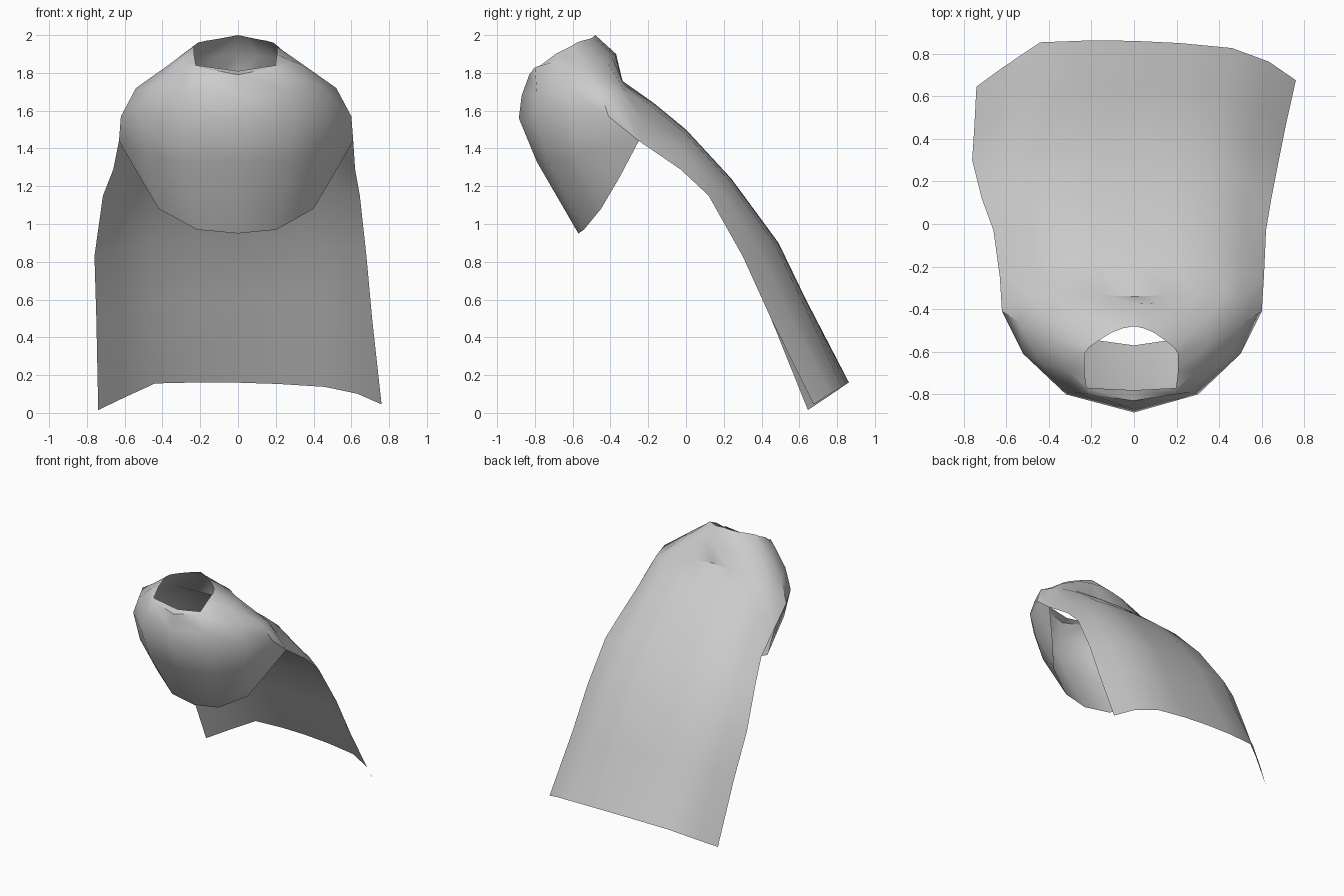
import bpy, bmesh

if "Cube" in bpy.data.objects:
    bpy.data.objects.remove(bpy.data.objects["Cube"])

bm = bmesh.new()


def loft(rows, skews):
    """Mirror half-rows across x (with a small sideways skew) and skin them."""
    for side in (1, -1):
        prev = None
        for row, skew in zip(rows, skews):
            half = row[-1][0] if row[-1][0] > 0.01 else 1
            cur = [bm.verts.new((side * x + skew * min(1, x * 3), y, z))
                   for x, y, z in row]
            if prev:
                for i in range(len(cur) - 1):
                    quad = [prev[i], cur[i], cur[i + 1], prev[i + 1]]
                    bm.faces.new(quad if side == 1 else quad[::-1])
            prev = cur


def cape_row(centre, edge, width):
    """Half row of the back panel, bending forward near the side edge."""
    us = (1, .83, .6, .28, 0)
    ws = (1, .55, .1, .02, 0)
    return [(width * u, centre[0] + (edge[0] - centre[0]) * w,
             centre[1] + (edge[1] - centre[1]) * w) for u, w in zip(us, ws)]


# Collar and shoulders: half rings running from front centre to back centre
neck = [(0, -.78, 1.81), (.21, -.77, 1.84), (.22, -.69, 1.90), (.22, -.61, 1.94),
        (.20, -.58, 1.96), (.16, -.55, 1.97), (.10, -.51, 1.98), (.05, -.49, 1.99), (0, -.48, 2.0)]
collar = [(0, -.83, 1.79), (.20, -.80, 1.83), (.30, -.69, 1.86), (.36, -.56, 1.84),
          (.34, -.47, 1.84), (.27, -.42, 1.86), (.20, -.39, 1.88), (.10, -.375, 1.89), (0, -.37, 1.90)]
shoulder = [(0, -.87, 1.68), (.27, -.79, 1.70), (.44, -.64, 1.73), (.53, -.46, 1.72),
            (.52, -.34, 1.68), (.44, -.32, 1.70), (.30, -.33, 1.74), (.15, -.335, 1.75), (0, -.34, 1.76)]
back_top = cape_row((-.17, 1.64), (-.25, 1.44), .62)
chest = [(0, -.885, 1.56), (.31, -.80, 1.57), (.51, -.61, 1.58), (.61, -.41, 1.57)]
loft([neck, collar, shoulder, chest + back_top], (-.02, -.01, -.01, -.01))

# Front bib tucking back under the chest
pit = back_top[0]
bib_mid = [(0, -.79, 1.33), (.28, -.73, 1.33), (.47, -.58, 1.36), (.56, -.40, 1.41), pit]
bib_hem = [(0, -.57, .95), (.21, -.54, .97), (.41, -.45, 1.08), (.51, -.35, 1.25), pit]
loft([chest + [pit], bib_mid, bib_hem], (-.01, -.01, -.01))

# Back panel: centre line (y, z), edge line (y, z) and half width
spine = [(0, 1.50), (.24, 1.24), (.49, .90), (.635, .60), (.86, .16)]
edges = [(-.03, 1.29), (.12, 1.15), (.30, .83), (.45, .50), (.66, .03)]
widths = (.64, .68, .72, .73, .75)
loft([back_top] + [cape_row(*a) for a in zip(spine, edges, widths)],
     (-.01, -.02, -.035, -.04, -.02, .01))

bmesh.ops.remove_doubles(bm, verts=bm.verts, dist=.002)
bmesh.ops.recalc_face_normals(bm, faces=bm.faces)

# Bottom hem hangs slightly askew
for v in bm.verts:
    if v.co.z < .2:
        v.co.y += -.03 * v.co.x if abs(v.co.x) < .6 else .02 * v.co.x
        v.co.z += .02 * v.co.x if abs(v.co.x) > .6 else -.02 * v.co.x

mesh = bpy.data.meshes.new("cloak")
bm.to_mesh(mesh)
bm.free()
cloak = bpy.data.objects.new("cloak", mesh)
bpy.context.collection.objects.link(cloak)
bpy.context.view_layer.objects.active = cloak
cloak.select_set(True)
bpy.ops.object.shade_smooth_by_angle(angle=.7)
